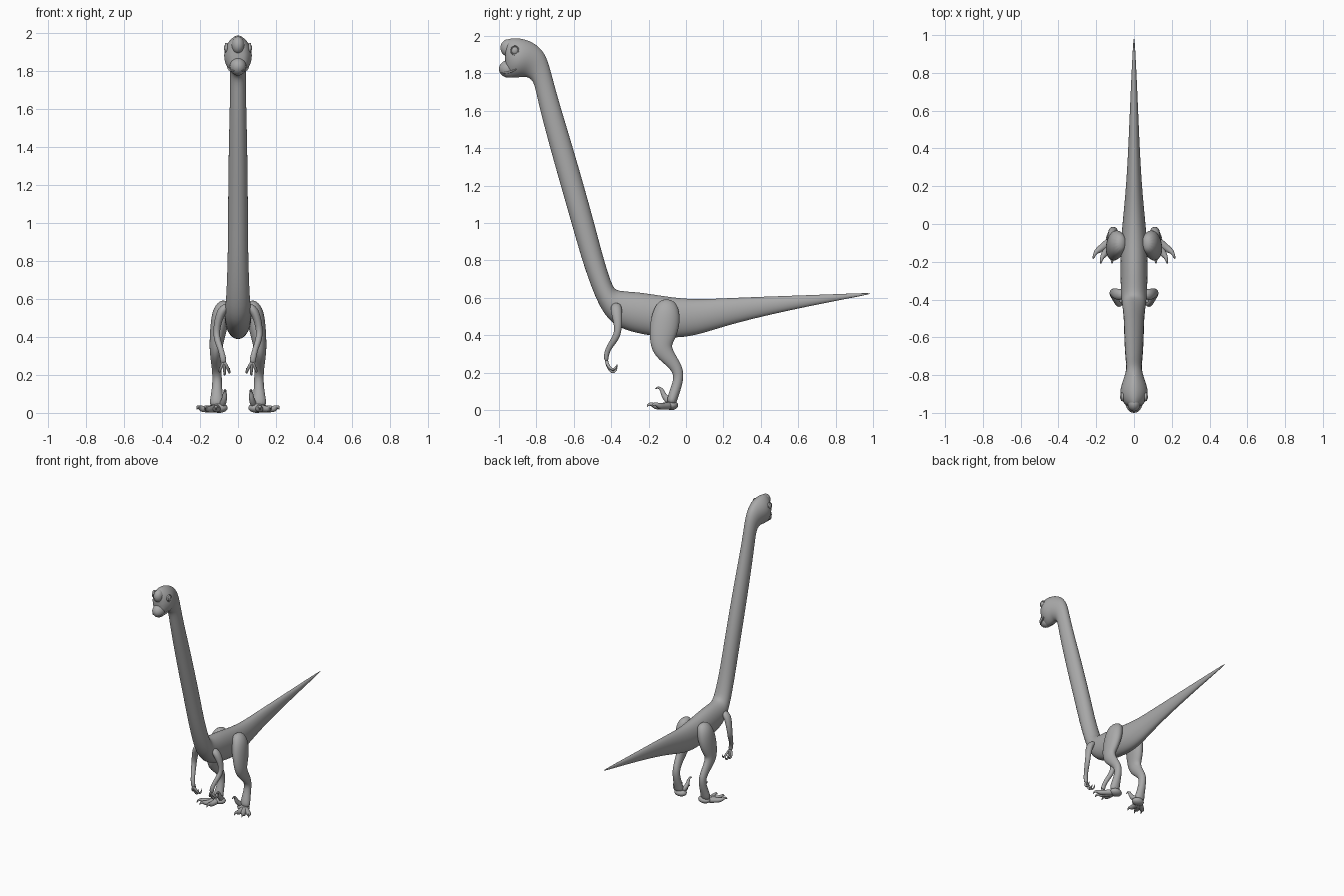
import bpy, bmesh, math
from mathutils import Vector

cube = bpy.data.objects.get("Cube")
if cube:
    bpy.data.objects.remove(cube, do_unlink=True)

skin = bpy.data.materials.new("plain_grey")
skin.use_nodes = True
GREY = (0.4, 0.4, 0.4, 1)
skin.diffuse_color = GREY
skin.node_tree.nodes["Principled BSDF"].inputs["Base Color"].default_value = GREY


def finish(name, bm, mirrored=False, levels=1):
    """Turn a bmesh into a smooth, optionally mirrored object."""
    bmesh.ops.recalc_face_normals(bm, faces=bm.faces)
    mesh = bpy.data.meshes.new(name)
    bm.to_mesh(mesh)
    bm.free()
    mesh.materials.append(skin)
    for face in mesh.polygons:
        face.use_smooth = True
    obj = bpy.data.objects.new(name, mesh)
    bpy.context.collection.objects.link(obj)
    if mirrored:
        obj.modifiers.new("mirror", "MIRROR").use_mirror_merge = False
    if levels:
        sub = obj.modifiers.new("smooth", "SUBSURF")
        sub.levels = sub.render_levels = levels
    return obj


def loft(name, rings, mirrored=False, sides=16, levels=2):
    """Skin closed rings given as (centre, side axis, up axis, sharpness)."""
    bm = bmesh.new()
    loops = []
    for centre, side, up, power in rings:
        loop = []
        for i in range(sides):
            a = math.tau * i / sides
            c = math.copysign(abs(math.cos(a)) ** power, math.cos(a))
            loop.append(bm.verts.new(centre + side * c + up * math.sin(a)))
        loops.append(loop)
    for a, b in zip(loops, loops[1:]):
        for i in range(sides):
            j = (i + 1) % sides
            bm.faces.new((a[i], a[j], b[j], b[i]))
    bm.faces.new(loops[0])
    bm.faces.new(loops[-1])
    return finish(name, bm, mirrored, levels)


def tube(name, points, sides=12):
    """Mirrored limb along points of (x, y, z, half width, half depth)."""
    spots = [Vector(p[:3]) for p in points]
    rings = []
    for i, p in enumerate(points):
        along = (spots[min(i + 1, len(spots) - 1)] - spots[max(i - 1, 0)]).normalized()
        side = Vector((1, 0, 0))
        side = (side - along * side.dot(along)).normalized()
        rings.append((spots[i], side * p[3], along.cross(side) * p[-1], 1))
    return loft(name, rings, True, sides)


def blob(name, centre, radii, mirrored=False):
    bm = bmesh.new()
    bmesh.ops.create_uvsphere(bm, u_segments=24, v_segments=14, radius=1)
    for v in bm.verts:
        v.co = Vector([c + r * k for c, r, k in zip(centre, radii, v.co)])
    return finish(name, bm, mirrored, 0)


# Tail, trunk, neck and head: upper edge (y, z), lower edge (y, z), half width
outline = [
    (1, .628, 1, .622, .003),
    (.7, .616, .7, .565, .018),
    (.4, .606, .4, .5, .03),
    (.2, .598, .2, .447, .042),
    (.05, .59, .05, .397, .056),
    (-.1, .605, -.08, .382, .07),
    (-.25, .632, -.24, .405, .072),
    (-.37, .635, -.37, .44, .07),
    (-.395, .66, -.46, .53, .062),
    (-.45, .84, -.55, .78, .054),
    (-.49, 1, -.6, .96, .053),
    (-.6, 1.39, -.71, 1.34, .05),
    (-.69, 1.68, -.79, 1.64, .042),
    (-.727, 1.83, -.81, 1.75, .041),
    (-.755, 1.91, -.835, 1.775, .046),
    (-.8, 1.955, -.86, 1.783, .058),
    (-.85, 1.98, -.885, 1.78, .072),
    (-.9, 1.99, -.91, 1.777, .076),
    (-.945, 1.988, -.94, 1.777, .06),
    (-.972, 1.97, -.965, 1.79, .035),
]
rings = []
for yb, zb, yf, zf, w in outline:
    top, low = Vector((0, yb, zb)), Vector((0, yf, zf))
    power = 1.25 if zb > 1.94 else 1
    rings.append(((top + low) / 2, Vector((w * 1.02, 0, 0)), (top - low) * .51, power))
loft("body_and_head", rings)

# Face
blob("brow", (0, -.95, 1.937), (.034, .042, .046))
blob("muzzle", (0, -.948, 1.824), (.044, .052, .047))
blob("eye", (.061, -.915, 1.922), (.013, .019, .021), True)
lid = [(.062, -.915 + .021 * math.cos(a), 1.922 + .024 * math.sin(a))
       for a in (math.tau * i / 16 for i in range(16))]
bm = bmesh.new()
hoops = []
for p in lid:
    spot, out = Vector(p), Vector((0, p[1] + .915, p[2] - 1.922)).normalized()
    hoops.append([bm.verts.new(spot + .004 * (out * math.cos(b) + Vector((2, 0, 0)) * math.sin(b)))
                  for b in (math.tau * k / 6 for k in range(6))])
for i, hoop in enumerate(hoops):
    after = hoops[(i + 1) % 16]
    for k in range(6):
        n = (k + 1) % 6
        bm.faces.new((hoop[k], hoop[n], after[n], after[k]))
finish("eyelid", bm, True)
tube("lip", [(.018, -.99, 1.803, .004), (.038, -.965, 1.802, .006),
             (.048, -.93, 1.81, .006), (.056, -.905, 1.825, .003)], 8)

# Hind legs
tube("leg", [
    (.06, -.1, .59, .025, .035),
    (.085, -.102, .545, .05, .07),
    (.1, -.112, .46, .047, .083),
    (.113, -.13, .375, .038, .068),
    (.118, -.13, .32, .032, .054),
    (.116, -.08, .265, .026, .037),
    (.11, -.036, .205, .025, .03),
    (.11, -.045, .14, .026, .027),
    (.112, -.068, .08, .034, .028),
    (.112, -.08, .03, .042, .028),
], 16)
blob("heel", (.1, -.078, .026), (.046, .036, .026), True)
for name, x, y in (("outer", .19, -.14), ("middle", .16, -.165), ("inner", .115, -.165)):
    dx, dy = x - .112, y + .08
    tube(name + "_toe", [
        (.112, -.08, .024, .026, .024),
        (.112 + dx * .6, -.08 + dy * .6, .02, .02, .018),
        (x, y, .02, .018, .018),
        (x + dx * .2, y - .012, .03, .01, .011),
        (x + dx * .3, y - .035, .034, .007, .009),
        (x + dx * .35, y - .045, .016, .002, .002),
    ])
tube("sickle_claw", [
    (.085, -.075, .04, .02, .025),
    (.075, -.105, .06, .016, .018),
    (.07, -.122, .085, .014, .014),
    (.069, -.13, .112, .009, .01),
    (.068, -.15, .124, .006, .007),
    (.068, -.167, .112, .002, .002),
])

# Arms
tube("arm", [
    (.05, -.37, .565, .02, .025),
    (.083, -.375, .545, .026, .033),
    (.104, -.366, .49, .022, .027),
    (.114, -.362, .43, .018, .02),
    (.11, -.375, .385, .018, .02),
    (.092, -.41, .34, .015, .016),
    (.08, -.428, .295, .016, .014),
    (.075, -.425, .26, .018, .012),
])
for name, x, z in (("inner", .045, .21), ("middle", .07, .2), ("outer", .097, .215)):
    tube(name + "_finger", [
        (.075, -.427, .275, .009, .01),
        ((x + .075) / 2, -.422, .245, .009, .01),
        (x, -.405, z + .008, .008, .009),
        (x, -.388, z, .006, .008),
        (x, -.372, z + .015, .004, .006),
        (x, -.368, z + .03, .001, .001),
    ], 8)
